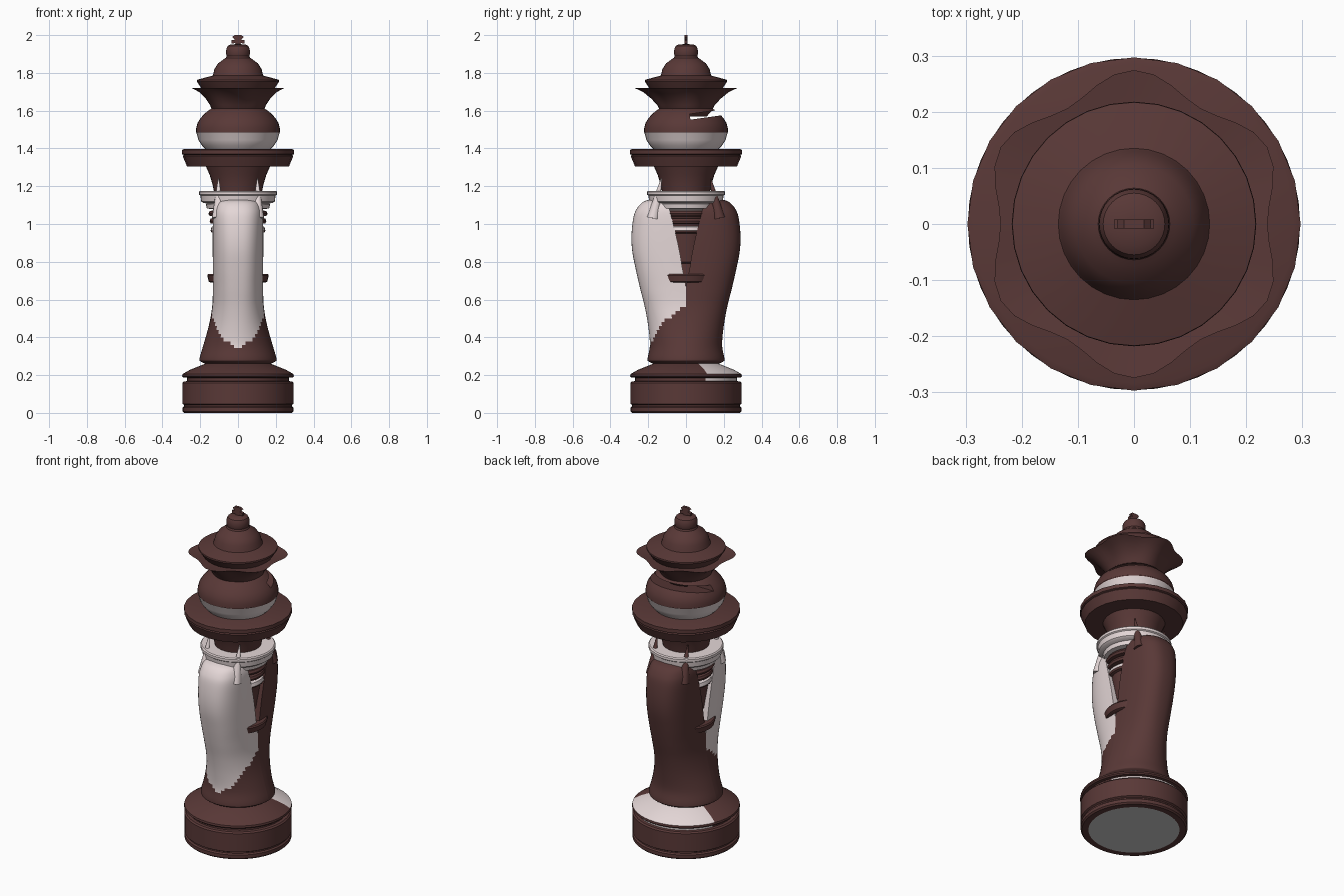
import bpy, bmesh
from math import sin, cos, pi, radians, atan2, degrees
from mathutils import Vector

if "Cube" in bpy.data.objects:
    bpy.data.objects.remove(bpy.data.objects["Cube"])


def material(name, rgb):
    m = bpy.data.materials.new(name)
    m.diffuse_color = (*rgb, 1)
    m.use_nodes = True
    m.node_tree.nodes["Principled BSDF"].inputs["Base Color"].default_value = m.diffuse_color
    return m


DARK = material("dark_wood", (0.10, 0.04, 0.038))
LIGHT = material("light_wood", (0.78, 0.68, 0.68))


def finish(name, bm, angle=35, mats=(DARK, LIGHT)):
    bmesh.ops.recalc_face_normals(bm, faces=bm.faces)
    me = bpy.data.meshes.new(name)
    bm.to_mesh(me)
    bm.free()
    ob = bpy.data.objects.new(name, me)
    bpy.context.collection.objects.link(ob)
    for m in mats:
        me.materials.append(m)
    smooth(ob, angle)
    return ob


def smooth(ob, angle=35):
    bpy.ops.object.select_all(action='DESELECT')
    ob.select_set(True)
    bpy.context.view_layer.objects.active = ob
    bpy.ops.object.shade_smooth_by_angle(angle=radians(angle))


def lathe(name, profile, seg=24, light=None, hexed=None, caps=True, angle=35):
    """Spin (r, z) points; light(azimuth, z) marks pale faces; hexed(z) = ripple depth."""
    bm = bmesh.new()
    rings = []
    for r, z in profile:
        ring = []
        for i in range(seg):
            a = 2 * pi * i / seg
            rr = r - (hexed(z) * cos(6 * a) if hexed else 0)
            ring.append(bm.verts.new((rr * cos(a), rr * sin(a), z)))
        rings.append(ring)
    for lo, hi in zip(rings, rings[1:]):
        for i in range(seg):
            j = (i + 1) % seg
            f = bm.faces.new((lo[i], lo[j], hi[j], hi[i]))
            c = f.calc_center_median()
            if light and light(degrees(atan2(c.y, c.x)), c.z):
                f.material_index = 1
    if caps:
        for ring in (rings[0], rings[-1]):
            f = bm.faces.new(ring)
            f.material_index = 1 if light and light(0, ring[0].co.z) else 0
    return finish(name, bm, angle)


# Turned base with a pale patch on the rear slope
lathe("base", [(.25, 0), (.285, 0), (.293, .008), (.293, .028), (.285, .035), (.285, .042),
               (.295, .048), (.295, .158), (.287, .166), (.27, .168), (.27, .186),
               (.288, .187), (.296, .194), (.294, .205), (.255, .228), (.2, .25), (.15, .27), (.09, .285)],
      48, lambda a, z: 20 < a < 160 and (.2 < z < .262 or .168 < z < .186), caps=False)
bm = bmesh.new()
bmesh.ops.create_circle(bm, cap_ends=True, segments=48, radius=.25)
finish("base_pad", bm, mats=())

# Two back-to-back horse necks: z, outer depth, inner depth, half width, squareness
ROWS = [(.255, .16, 0, .16, 2), (.272, .198, 0, .198, 2), (.29, .203, 0, .203, 2),
        (.36, .191, 0, .183, 2), (.46, .2, 0, .155, 2.1), (.56, .218, 0, .137, 2.3),
        (.66, .243, 0, .133, 2.5), (.76, .266, .018, .133, 2.6), (.86, .285, .035, .134, 2.6),
        (.95, .288, .055, .134, 2.6), (1.04, .277, .078, .132, 2.6), (1.085, .258, .09, .125, 2.5),
        (1.115, .23, .105, .108, 2.4), (1.128, .2, .14, .07, 2)]


def smooth_rows(rows, n=5):
    out = []
    for k in range(len(rows) - 1):
        p0, p1, p2, p3 = (rows[min(max(k + d, 0), len(rows) - 1)] for d in (-1, 0, 1, 2))
        for s in range(n):
            t = s / n
            out.append([.5 * (2 * b + (c - a) * t + (2 * a - 5 * b + 4 * c - d) * t * t
                              + (3 * b - a - 3 * c + d) * t ** 3)
                        for a, b, c, d in zip(p0, p1, p2, p3)])
    return out + [list(rows[-1])]


def horse_neck(name, side, pale):
    bm = bmesh.new()
    n, rings = 28, []
    rows = smooth_rows(ROWS)
    for z, outer, inner, w, e in rows:
        inner = max(inner, 0) if z > .66 else 0
        ring = []
        for i in range(n + 1):
            t = pi * i / n
            c, s = cos(t), max(sin(t), 0)
            x = w * (1 if c > 0 else -1) * abs(c) ** (2 / e)
            ring.append(bm.verts.new((x, side * (inner + (outer - inner) * s ** (2 / e)), z)))
        rings.append(ring)
    for k in range(len(rings) - 1):
        lo, hi = rings[k], rings[k + 1]
        for i in range(n):
            f = bm.faces.new((lo[i], lo[i + 1], hi[i + 1], hi[i]))
            off = abs(i + .5 - n / 2) / (n / 2)
            f.material_index = int(pale and f.calc_center_median().z > .34 + .24 * off ** 1.2)
        if rows[k + 1][0] > .66:
            f = bm.faces.new((lo[0], hi[0], hi[-1], lo[-1]))
            f.material_index = int(pale)
    bm.faces.new(rings[-1]).material_index = int(pale)
    return finish(name, bm, 50)


def ears(name, side, pale):
    bm = bmesh.new()
    for sx in (-1, 1):
        a, b = Vector((sx * .105, side * .175, 1.03)), Vector((sx * .103, side * .13, 1.24))
        d = b - a
        m = d.to_track_quat('Z', 'Y').to_matrix().to_4x4()
        m.translation = (a + b) / 2
        bmesh.ops.create_cone(bm, cap_ends=True, segments=12, radius1=.034, radius2=.003,
                              depth=d.length, matrix=m)
    finish(name, bm, 50, (LIGHT if pale else DARK,))


for word, side, pale in (("front", -1, True), ("back", 1, False)):
    horse_neck(word + "_neck", side, pale)
    ears(word + "_ears", side, pale)

# Central column between the necks, with its disc and stacked rings
lathe("column_disc", [(.145, .69), (.155, .695), (.163, .728), (.158, .735)], 32)
lathe("column", [(.09, .66), (.09, .79), (.105, .8), (.125, .95), (.14, .955), (.145, .965),
                 (.14, .985), (.12, .99), (.12, 1.0), (.145, 1.003), (.15, 1.015), (.145, 1.028),
                 (.125, 1.032), (.125, 1.04), (.15, 1.043), (.157, 1.055), (.15, 1.068),
                 (.13, 1.072), (.13, 1.078), (.165, 1.082), (.17, 1.105), (.15, 1.115)],
      32, lambda a, z: z > 1.075 or .965 < z < .99)

# Pale collar, flared neck above it and the wide ring
lathe("collar", [(.14, 1.105), (.185, 1.112), (.195, 1.12), (.199, 1.15), (.206, 1.155),
                 (.206, 1.17), (.2, 1.176)], 40, lambda a, z: True)
lathe("upper_neck", [(.127, 1.17), (.135, 1.21), (.15, 1.26), (.172, 1.31)], 32)
lathe("wide_ring", [(.27, 1.305), (.293, 1.36), (.288, 1.366), (.297, 1.37), (.297, 1.392), (.285, 1.397)],
      24, angle=30)

# Two-tone bulb with a slit cut in the rear
bulb = lathe("bulb", [(.165, 1.39), (.19, 1.415), (.21, 1.445), (.22, 1.484), (.222, 1.487),
                      (.221, 1.51), (.214, 1.535), (.199, 1.56), (.176, 1.585), (.155, 1.602), (.135, 1.615)],
             40, lambda a, z: z < 1.485)
bpy.ops.mesh.primitive_cube_add(size=1, location=(0, .17, 1.588), rotation=(radians(8), 0, 0))
cutter = bpy.context.object
cutter.name = "slit_cutter"
cutter.scale = (.6, .3, .03)
cutter.hide_render = True
cutter.data.materials.append(DARK)
cut = bulb.modifiers.new("slit", 'BOOLEAN')
cut.object = cutter
cut.solver = 'EXACT'
bpy.context.view_layer.objects.active = bulb
bpy.ops.object.modifier_apply(modifier="slit")
bpy.data.objects.remove(cutter)
smooth(bulb)

# Flared six-pointed crown
lathe("crown", [(.11, 1.57), (.137, 1.6), (.15, 1.63), (.178, 1.665), (.215, 1.7), (.256, 1.721),
                (.215, 1.716), (.16, 1.71)],
      48, hexed=lambda z: .018 * max(0, (z - 1.6) / .12) ** 1.5)

# Domed lid and knob
lathe("lid", [(.18, 1.7), (.198, 1.725), (.218, 1.755), (.217, 1.763), (.185, 1.772), (.135, 1.785),
              (.131, 1.795), (.125, 1.82), (.106, 1.85), (.075, 1.873), (.064, 1.88), (.06, 1.89),
              (.063, 1.9), (.062, 1.928), (.055, 1.942), (.04, 1.95), (.012, 1.952)], 32)

# Flat finial
bm = bmesh.new()
half = [(.012, 1.948), (.015, 1.958), (.034, 1.955), (.036, 1.972), (.016, 1.976), (.03, 1.99), (.018, 2.0)]
verts = [bm.verts.new((x, -.008, z)) for x, z in half + [(-x, z) for x, z in reversed(half)]]
face = bm.faces.new(verts)
ext = bmesh.ops.extrude_face_region(bm, geom=[face])
bmesh.ops.translate(bm, vec=(0, .016, 0), verts=[v for v in ext["geom"] if isinstance(v, bmesh.types.BMVert)])
finish("finial", bm)
